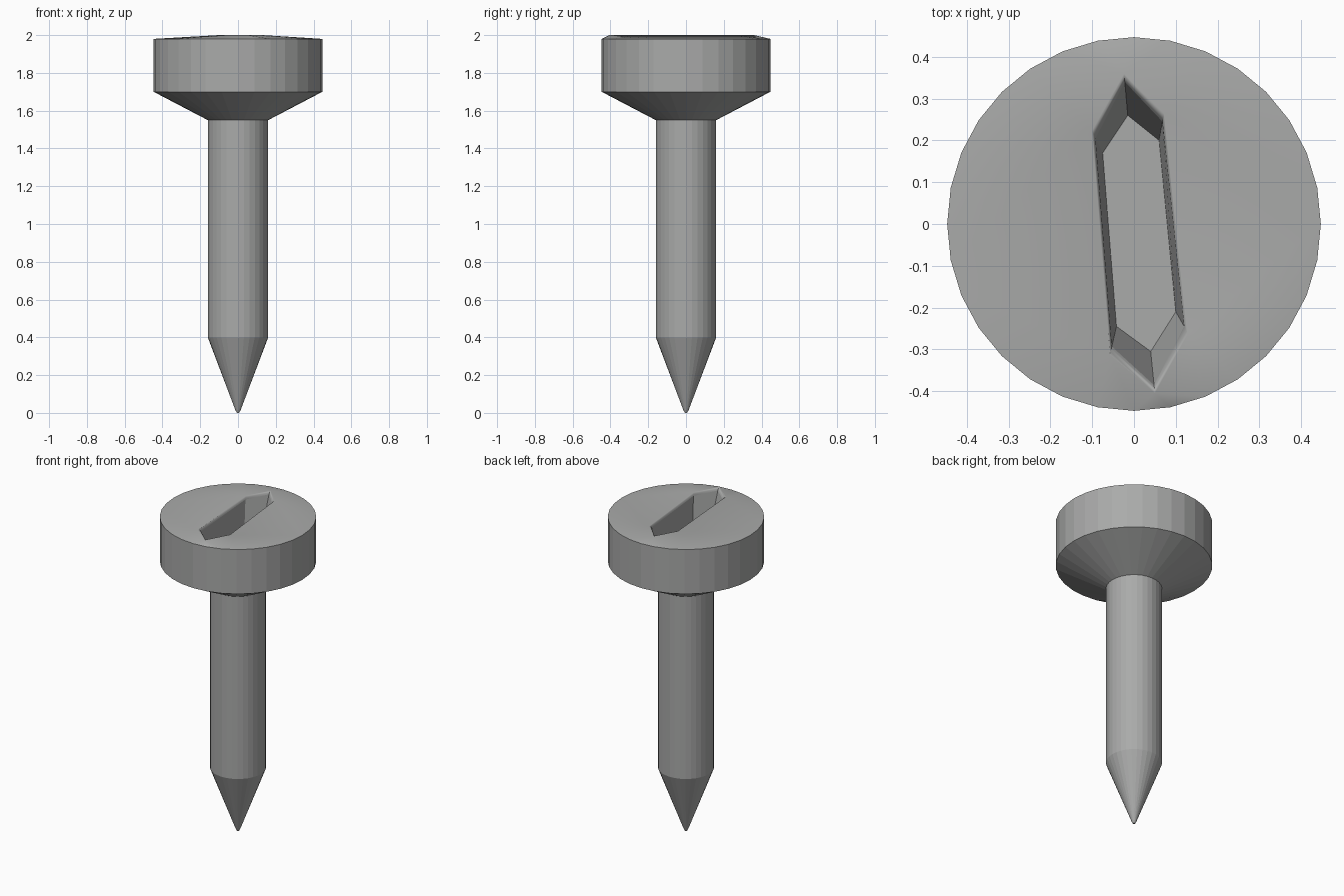
import bpy
import bmesh
import math
from mathutils import Vector

cube = bpy.data.objects.get("Cube")
if cube:
    bpy.data.objects.remove(cube, do_unlink=True)

SIDES = 32

steel = bpy.data.materials.new("grey_steel")
steel.use_nodes = True
colour = (0.4, 0.405, 0.4, 1.0)
steel.diffuse_color = colour
steel.node_tree.nodes["Principled BSDF"].inputs["Base Color"].default_value = colour


def circle(bm, radius, z):
    step = 2 * math.pi / SIDES
    return [bm.verts.new((radius * math.cos(i * step), radius * math.sin(i * step), z))
            for i in range(SIDES)]


def bridge(bm, low, high, smooth=False):
    """Join two rings that have the same number of points."""
    n = len(low)
    for i in range(n):
        j = (i + 1) % n
        face = bm.faces.new((low[i], low[j], high[j], high[i]))
        face.smooth = smooth


def finish(bm, name):
    mesh = bpy.data.meshes.new(name)
    bm.normal_update()
    bm.to_mesh(mesh)
    bm.free()
    mesh.materials.append(steel)
    obj = bpy.data.objects.new(name, mesh)
    bpy.context.collection.objects.link(obj)
    return obj


def lathe(bm, profile):
    rings = [circle(bm, r, z) for r, z in profile]
    for low, high in zip(rings, rings[1:]):
        bridge(bm, low, high)
    return rings


# Pointed shank
bm = bmesh.new()
rings = lathe(bm, [(0.006, 0), (0.014, 0.015), (0.16, 0.4), (0.16, 1.55)])
bm.faces.new(rings[0][::-1])
finish(bm, "shank")

# Head: flared underside and upright rim
bm = bmesh.new()
rings = lathe(bm, [(0.16, 1.55), (0.447, 1.7), (0.447, 1.98)])
outer = rings[-1]

# Driver slot outline and its narrower floor, both counter-clockwise
slot = [Vector(p) for p in ((-0.022, 0.34), (-0.092, 0.205), (-0.053, -0.293),
                            (0.048, -0.385), (0.12, -0.245), (0.068, 0.245))]
floor = [Vector(p) for p in ((-0.015, 0.26), (-0.075, 0.17), (-0.042, -0.245),
                             (0.04, -0.305), (0.1, -0.21), (0.06, 0.2))]
middle = sum(slot, Vector((0, 0))) / len(slot)


def slot_ring(points, z, grow=0.0):
    return [bm.verts.new((*(p + (p - middle).normalized() * grow), z)) for p in points]


# Rounded lip leading down into the slot
lip = [slot_ring(slot, z, grow)
       for grow, z in ((0.02, 2.0), (0.013, 1.998), (0.006, 1.993), (0, 1.984))]
for high, low in zip(lip, lip[1:]):
    bridge(bm, low, high, smooth=True)

# Slot walls and floor
base = slot_ring(floor, 1.79)
bridge(bm, base, lip[-1])
bm.faces.new(base)

# Gently raised top face around the slot
edges = [bm.edges.get((ring[i - 1], ring[i])) for ring in (outer, lip[0])
         for i in range(len(ring))]
filled = bmesh.ops.triangle_fill(bm, edges=edges, use_beauty=True, normal=(0, 0, 1))
for item in filled["geom"]:
    if isinstance(item, bmesh.types.BMFace):
        item.normal_update()
        if item.normal.z < 0:
            item.normal_flip()
        item.smooth = True

# Slot faces must look into the cavity
bm.normal_update()
for face in bm.faces:
    c = face.calc_center_median()
    if c.z > 1.75 and c.xy.length < 0.4 and face.normal.z < 0:
        face.normal_flip()

# Keep the head edge and the slot edges crisp
for edge in bm.edges:
    if len(edge.link_faces) == 2 and edge.calc_face_angle(0) > math.radians(35):
        edge.smooth = False
finish(bm, "head")
